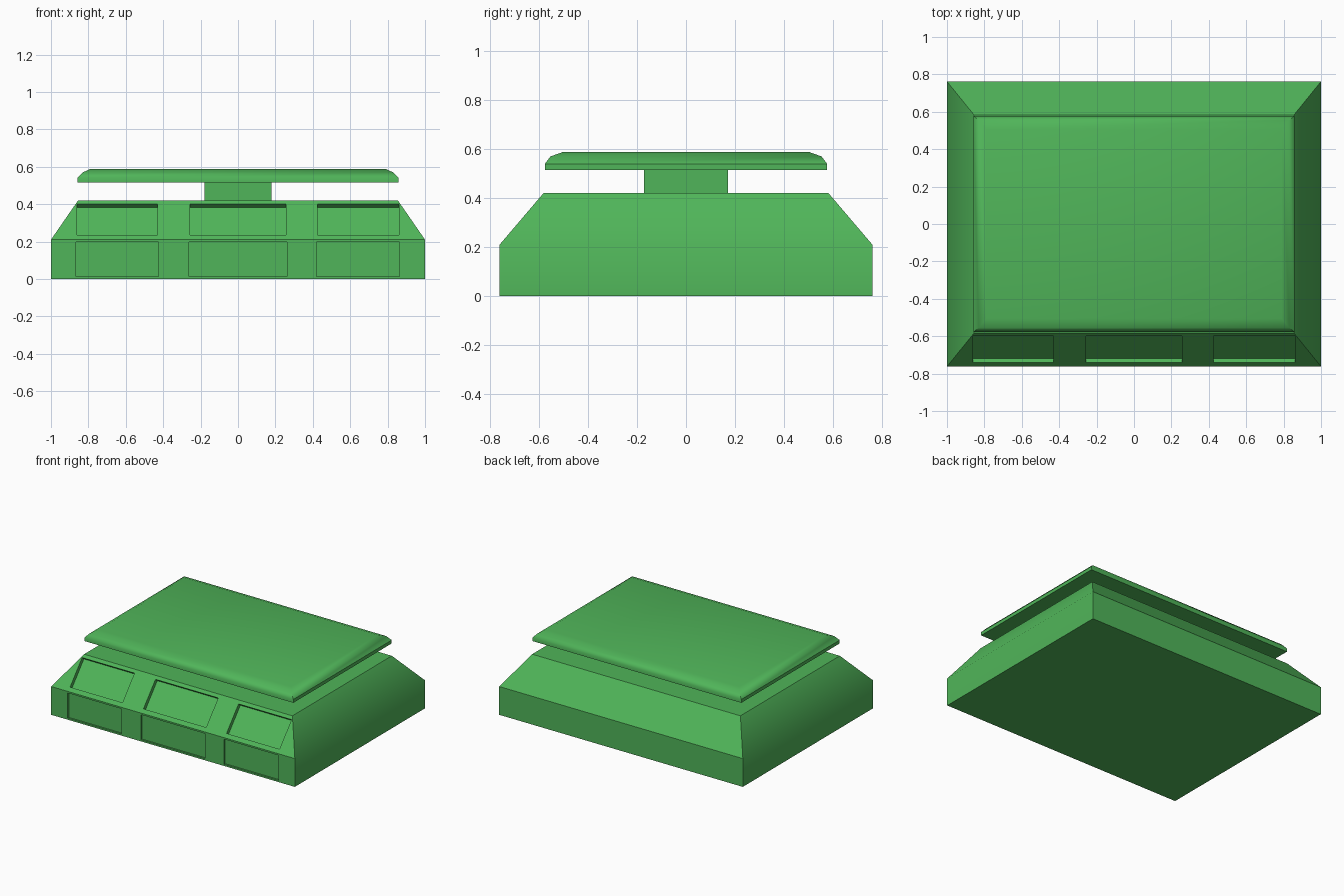
import bpy, bmesh, math
from mathutils import Matrix, Vector

if "Cube" in bpy.data.objects:
    bpy.data.objects.remove(bpy.data.objects["Cube"])

green = bpy.data.materials.new("green_plastic")
green.diffuse_color = (0.08, 0.46, 0.1, 1)
green.use_nodes = True
green.node_tree.nodes["Principled BSDF"].inputs["Base Color"].default_value = green.diffuse_color


def make_object(name, bm):
    bmesh.ops.recalc_face_normals(bm, faces=bm.faces)
    me = bpy.data.meshes.new(name)
    bm.to_mesh(me)
    bm.free()
    ob = bpy.data.objects.new(name, me)
    bpy.context.collection.objects.link(ob)
    return ob


def stacked_rectangles(name, rings):
    """Solid through rectangular rings given as (half x, half y, z)."""
    bm = bmesh.new()
    loops = [[bm.verts.new((sx * x, sy * y, z))
              for sx, sy in ((-1, -1), (1, -1), (1, 1), (-1, 1))] for x, y, z in rings]
    for a, b in zip(loops, loops[1:]):
        for i in range(4):
            j = (i + 1) % 4
            bm.faces.new((a[i], a[j], b[j], b[i]))
    bm.faces.new(loops[0])
    bm.faces.new(loops[-1])
    ob = make_object(name, bm)
    ob.data.materials.append(green)
    return ob


def select_only(ob):
    bpy.ops.object.select_all(action='DESELECT')
    ob.select_set(True)
    bpy.context.view_layer.objects.active = ob


# Body, neck and weighing plate
Y0, Z0, Y1, Z1 = 0.762, 0.21, 0.583, 0.42
body = stacked_rectangles("body", [(1, Y0, 0), (1, Y0, Z0), (0.855, Y1, Z1)])
neck = stacked_rectangles("neck", [(0.18, 0.172, 0.415), (0.18, 0.172, 0.52)])
plate = stacked_rectangles("top_plate", [(0.858, 0.577, 0.515), (0.858, 0.577, 0.54),
                                         (0.83, 0.555, 0.57), (0.79, 0.505, 0.588)])

# Recess cutters: one display and one lower panel per column
tilt = math.atan2(Z1 - Z0, Y0 - Y1)
bm = bmesh.new()


def recess(x, width, z_low, z_high, angle, depth):
    slope = (Y0 - Y1) / (Z1 - Z0) if angle < 1.5 else 0
    zc = (z_low + z_high) / 2
    yc = -Y0 + (zc - Z0) * slope
    length = (z_high - z_low) / math.sin(angle)
    bmesh.ops.create_cube(bm, size=1, matrix=Matrix.Translation(Vector((x, yc, zc)))
                          @ Matrix.Rotation(angle, 4, 'X')
                          @ Matrix.Diagonal((width, length, depth * 2, 1)))


for x, w in ((-0.645, 0.43), (0, 0.515), (0.642, 0.435)):
    recess(x, w, 0.235, 0.40, tilt, 0.028)
    recess(x, w + 0.01, 0.012, 0.198, math.pi / 2, 0.013)
cutter = make_object("recess_cutter", bm)
cutter.hide_render = True
cutter.data.materials.append(green)

mod = body.modifiers.new("recesses", 'BOOLEAN')
mod.operation = 'DIFFERENCE'
mod.solver = 'EXACT'
mod.use_self = True
mod.object = cutter
select_only(body)
bpy.ops.object.modifier_apply(modifier=mod.name)
bpy.data.objects.remove(cutter)

# Soft side shading, crisp front and back edges
for ob in (body, plate):
    select_only(ob)
    bpy.ops.object.shade_smooth_by_angle(angle=math.radians(37))
